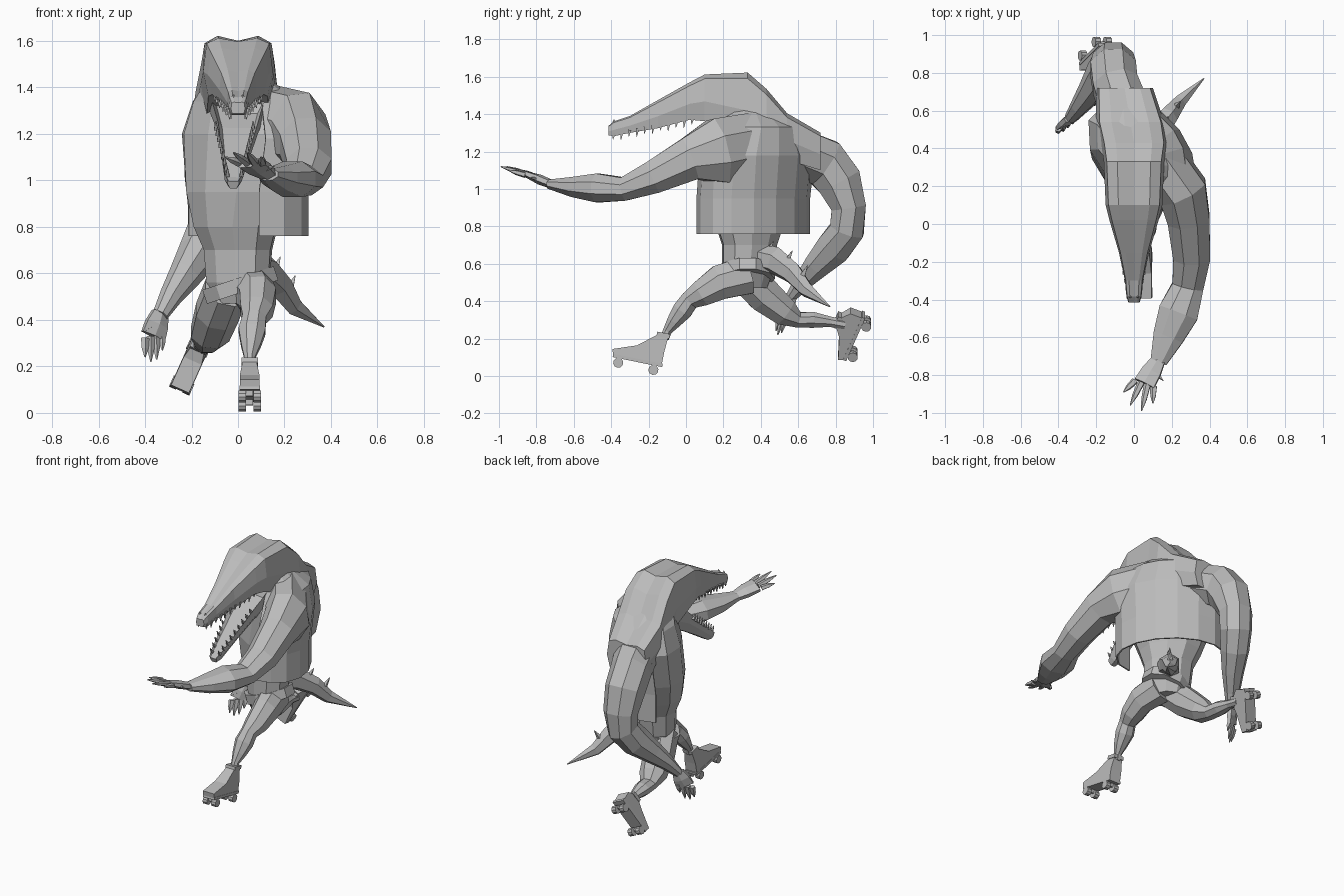
import bpy, bmesh, math
from mathutils import Vector as V

cube = bpy.data.objects.get("Cube")
if cube:
    bpy.data.objects.remove(cube)

grey = bpy.data.materials.new("plain_grey")
grey.use_nodes = True
COL = (0.5, 0.5, 0.5, 1)
grey.diffuse_color = COL
grey.node_tree.nodes["Principled BSDF"].inputs["Base Color"].default_value = COL


def finish(name, bm):
    bmesh.ops.recalc_face_normals(bm, faces=bm.faces)
    me = bpy.data.meshes.new(name)
    bm.to_mesh(me)
    bm.free()
    me.materials.append(grey)
    ob = bpy.data.objects.new(name, me)
    bpy.context.collection.objects.link(ob)
    return ob


def circle(n):
    return [(math.cos(math.tau * (i + .5) / n), math.sin(math.tau * (i + .5) / n)) for i in range(n)]


def add_tube(bm, pts, section, side=(1, 0, 0), axis=None, closed=True):
    """Loft a section through points given as x, y, z, half width, half depth."""
    rings = []
    for i, p in enumerate(pts):
        a, b = pts[max(i - 1, 0)], pts[min(i + 1, len(pts) - 1)]
        t = V(axis) if axis else (V(b[:3]) - V(a[:3])).normalized()
        s = V(side) - t * t.dot(V(side))
        s.normalize()
        d = s.cross(t)
        rings.append([bm.verts.new(V(p[:3]) + s * (u * p[3]) + d * (w * p[4])) for u, w in section])
    n = len(section)
    for r, q in zip(rings, rings[1:]):
        for j in range(n if closed else n - 1):
            k = (j + 1) % n
            bm.faces.new((r[j], r[k], q[k], q[j]))
    if closed:
        bm.faces.new(rings[0])
        bm.faces.new(rings[-1])


def tube(name, pts, section=None, **kw):
    bm = bmesh.new()
    add_tube(bm, pts, section or circle(8), **kw)
    return finish(name, bm)


def spike(bm, base, tip, r, n=4):
    d = V(tip) - V(base)
    side = (1, 0, 0) if abs(d.x) < .8 * d.length else (0, 1, 0)
    add_tube(bm, [(*base, r, r), (*tip, .002, .002)], circle(n), side=side)


def mirrored(half):
    return half + [(-x, z) for x, z in reversed(half) if x > 0]


# Torso, twisted so the chest faces the right front corner
DIAG = dict(side=(-1, 1, 0), axis=(0, 0, 1))
tube("torso", [
    (0, .33, .47, .11, .1), (0, .33, .56, .15, .13), (0, .34, .7, .16, .14),
    (-.01, .34, .8, .2, .17), (0, .35, .95, .26, .2), (.02, .38, 1.2, .32, .21),
    (.02, .39, 1.34, .26, .18), (0, .34, 1.45, .13, .12)], circle(10), **DIAG)

# Open cropped shirt over the back and shoulders
arc = [(math.cos(math.radians(a)), math.sin(math.radians(a))) for a in range(10, 220, 23)]
shirt = tube("shirt", [
    (0, .36, .76, .35, .25), (0, .36, .95, .35, .25), (.02, .38, 1.18, .36, .245),
    (.03, .4, 1.33, .28, .2), (0, .36, 1.44, .15, .11)], arc, closed=False, **DIAG)
shirt.modifiers.new("thickness", 'SOLIDIFY').thickness = .01

# Belt tilted across the hips
tube("belt", [(.02, .33, .52, .17, .145), (0, .33, .58, .17, .145)], circle(10))

# Upper head and snout
head_section = mirrored([(0, .88), (.55, 1), (.9, .82), (1, -.15), (.85, -1)])
tube("head", [
    (0, -.415, 1.312, .03, .025), (0, -.385, 1.322, .04, .04), (0, -.3, 1.345, .048, .045),
    (0, -.15, 1.4, .08, .075), (0, .02, 1.47, .13, .1), (0, .1, 1.487, .15, .125),
    (0, .33, 1.445, .16, .177), (0, .43, 1.37, .175, .165), (-.02, .54, 1.28, .18, .125),
    (-.05, .72, 1.2, .15, .1)], head_section, axis=(0, 1, 0))

# Lower jaw, hanging open
jaw_section = mirrored([(0, .55), (.8, .55), (1, 1), (1, 0), (.6, -1)])
tube("lower_jaw", [
    (-.02, -.24, .985, .025, .02), (-.02, -.2, 1.0, .037, .03), (-.01, -.06, 1.1, .06, .04),
    (0, .08, 1.2, .085, .055), (0, .25, 1.29, .12, .09)], jaw_section)

# Teeth and nostrils
bm = bmesh.new()
for s in (-1, 1):
    for i in range(11):
        f = i / 10
        y, z = -.385 + .42 * f, 1.29 + .08 * f
        x = s * (.03 + .07 * f)
        h = .035 if i % 2 else .025
        spike(bm, (x, y, z + .01), (x, y - .005, z - h), .013)
    for i in range(9):
        f = i / 8
        x, y, z = s * (.03 + .05 * f) - .015, -.215 + .27 * f, 1.02 + .2 * f
        spike(bm, (x, y, z), (x, y - .025, z + .035), .012)
finish("teeth", bm)
bm = bmesh.new()
for s in (-1, 1):
    spike(bm, (s * .02, -.385, 1.345), (s * .02, -.385, 1.37), .014, 6)
finish("nostrils", bm)

# Arms
tube("left_arm", [
    (.12, .36, 1.24, .14, .18), (.26, .17, 1.2, .14, .19), (.29, .02, 1.16, .12, .125),
    (.305, -.18, 1.06, .105, .095), (.285, -.33, 1.0, .09, .068), (.235, -.47, 1.005, .115, .083),
    (.18, -.6, 1.01, .088, .058), (.13, -.73, 1.025, .048, .027)])
tube("right_arm", [
    (-.04, .58, 1.2, .14, .14), (-.1, .74, 1.14, .13, .14), (-.11, .82, 1.04, .13, .13),
    (-.11, .87, .9, .115, .1), (-.12, .86, .78, .105, .1), (-.17, .79, .685, .09, .1),
    (-.23, .7, .59, .07, .075), (-.29, .62, .5, .05, .05), (-.335, .56, .42, .035, .03)])


# Hands: a palm, with fingers fanned out from the knuckles
def hand(name, wrist, palm, spread, tips, thumb, side):
    bm = bmesh.new()
    w, p, sp = V(wrist), V(palm), V(spread)
    add_tube(bm, [(*w, .042, .024), (*w.lerp(p, .5), .06, .027), (*p, .066, .018)],
             circle(6), side=side)
    for i, tip in enumerate(tips):
        a = p + sp * ((i - 1.5) / 1.5)
        m = a.lerp(V(tip), .55)
        add_tube(bm, [(*a, .02, .017), (*m, .016, .014), (*tip, .003, .003)],
                 circle(5), side=side)
    spike(bm, w.lerp(p, .4), thumb, .024, 5)
    finish(name, bm)


hand("left_hand", (.13, -.72, 1.025), (.055, -.845, 1.075), (.05, -.015, 0),
     [(-.055, -.89, 1.1), (-.02, -.96, 1.12), (.04, -.99, 1.12), (.1, -.95, 1.1)],
     (.155, -.83, 1.06), (1, .1, 0))
hand("right_hand", (-.335, .565, .43), (-.365, .53, .33), (.035, .025, .01),
     [(-.4, .48, .24), (-.375, .49, .22), (-.35, .51, .23), (-.325, .53, .27)],
     (-.405, .5, .35), (1, .6, 0))

# Legs
tube("left_leg", [
    (.05, .33, .54, .1, .11), (.085, .18, .5, .085, .1), (.08, .08, .44, .075, .075),
    (.07, .02, .405, .055, .055), (.06, -.02, .35, .062, .058), (.055, -.065, .29, .045, .042),
    (.05, -.1, .24, .026, .026), (.05, -.115, .2, .026, .026)])
tube("right_leg", [
    (-.05, .32, .53, .1, .1), (-.09, .42, .43, .1, .1), (-.12, .53, .34, .09, .08),
    (-.13, .6, .3, .06, .045), (-.14, .68, .3, .055, .046), (-.145, .77, .29, .032, .03),
    (-.15, .85, .275, .03, .028)])


# Roller skates: boot, plate and four wheels on a tilted frame
def skate(name, heel, forward, up, lean, height):
    o, f = V(heel), V(forward).normalized()
    u = V(up) - f * f.dot(V(up))
    u.normalize()
    s = f.cross(u)
    bm = bmesh.new()

    def block(profile, w, top_w=None):
        top = max(b for a, b in profile)
        sides = [[bm.verts.new(o + f * a + u * b + s * k * (top_w if top_w and b == top else w))
                  for a, b in profile] for k in (-1, 1)]
        for r in sides:
            bm.faces.new(r)
        for j in range(len(profile)):
            k = (j + 1) % len(profile)
            bm.faces.new((sides[0][j], sides[0][k], sides[1][k], sides[1][j]))

    block([(0, 0), (.265, 0), (.275, .03), (.15, .075), (.052 + lean, height),
           (lean - .005, height), (0, .07)], .042, .03)
    block([(lean - .012, height - .01), (lean + .058, height - .01),
           (lean + .058, height + .014), (lean - .012, height + .014)], .036)
    block([(-.005, -.012), (.265, -.012), (.265, .006), (-.005, .006)], .044)
    for a in (.038, .23):
        block([(a - .012, 0), (a + .012, 0), (a + .008, -.035), (a - .008, -.035)], .015)
        for k in (-1, 1):
            c = o + f * a - u * .036
            add_tube(bm, [(*(c + s * k * w), .027, .027) for w in (.016, .048)],
                     circle(10), side=tuple(f))
    finish(name, bm)


skate("left_skate", (.05, -.13, .06), (0, -.98, .2), (0, .2, .98), 0, .155)
skate("right_skate", (-.15, .945, .325), (-.38, -.38, -.85), (0, -1, 0), .055, .11)

# Tail with back spikes
tail = [(.03, .36, .64, .08, .08), (.11, .48, .615, .07, .075), (.18, .57, .55, .055, .06),
        (.24, .645, .46, .038, .042), (.37, .77, .37, .003, .003)]
tube("tail", tail, circle(6), side=(1, -1, 0))
bm = bmesh.new()
for a, b in zip(tail[:-1], tail[1:-1]):
    m = V(a[:3]).lerp(V(b[:3]), .6) + V((.01, .01, .045))
    spike(bm, m, m + V((.02, .025, .05)), .018)
finish("tail_spikes", bm)
